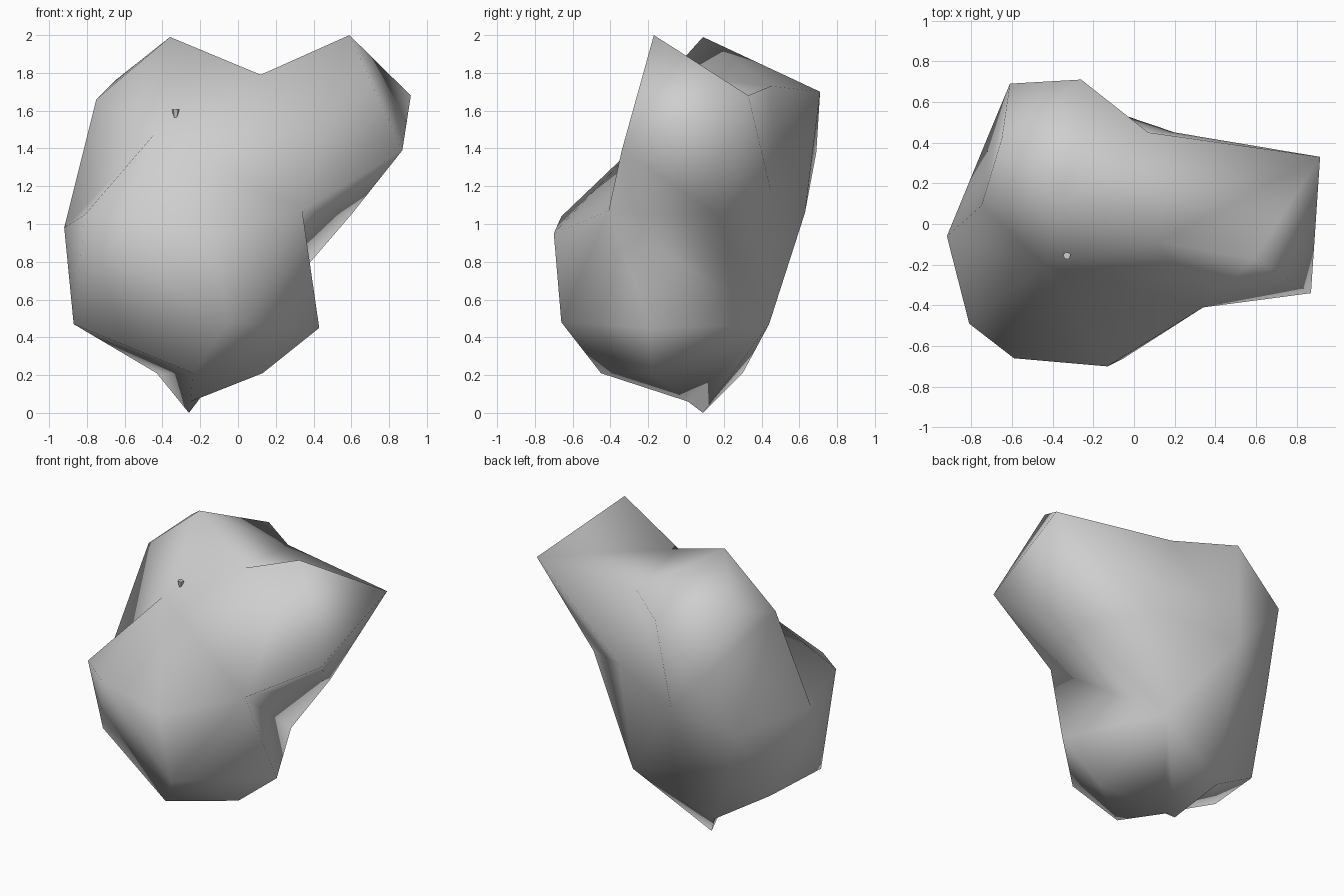
import bpy
import bmesh
import random
from mathutils import Vector

random.seed(1)
cube = bpy.data.objects.get("Cube")
if cube:
    bpy.data.objects.remove(cube, do_unlink=True)

# One flat stone colour
stone = bpy.data.materials.new("stone_grey")
stone.use_nodes = True
grey = (0.62, 0.62, 0.62, 1)
stone.diffuse_color = grey
stone.node_tree.nodes["Principled BSDF"].inputs["Base Color"].default_value = grey

# Corners of the boulder, by region
corners = {
    # upper left arm
    "arm_peak": (.59, -.17, 2), "arm_back": (.915, .33, 1.68),
    "arm_tip": (.87, -.34, 1.39), "armpit": (.6, .16, 1.05),
    "arm_front": (.34, -.41, 1.07), "arm_rear": (.2, .45, 1.17),
    # crown
    "peak": (-.36, .09, 1.99), "saddle": (.12, -.09, 1.79),
    "crown_back": (-.26, .71, 1.7), "crown_notch": (.07, .45, 1.73),
    "shoulder": (-.75, .09, 1.66), "shoulder_back": (-.65, .42, 1.76),
    # back and right side
    "back_high": (-.61, .69, 1.38), "back_mid": (-.33, .63, 1.06),
    "back_side": (-.71, .45, .92), "back_low": (.1, .44, .47),
    "back_corner": (-.79, .21, .43), "side": (-.92, -.06, .98),
    "side_low": (-.87, -.24, .47),
    # front belly
    "chest": (-.44, -.2, 1.48), "belly_side": (-.81, -.49, 1.05),
    "belly_right": (-.59, -.66, 1.04), "belly_left": (-.13, -.7, .95),
    "belly_low": (-.05, -.66, .48), "hip": (.43, -.19, .45),
    # underside
    "foot": (-.26, .09, 0), "foot_front": (-.25, .01, .06),
    "under_front": (-.24, -.45, .21), "under_left": (.13, -.18, .21),
    "under_back": (-.43, .3, .21),
}

# Ridge lines that must run from corner to corner
ridges = [
    ("peak", "saddle", "arm_peak", "arm_back", "arm_tip", "arm_peak"),
    ("arm_back", "saddle", "crown_notch", "arm_back"),
    ("crown_notch", "peak", "crown_back", "crown_notch", "back_mid"),
    ("peak", "shoulder", "shoulder_back", "peak"),
    ("shoulder_back", "back_high", "back_side"),
    ("crown_back", "back_mid", "arm_rear", "arm_back", "armpit"),
    ("arm_rear", "back_low", "back_mid"),
    ("arm_peak", "arm_front", "armpit", "back_low", "arm_front", "hip"),
    ("shoulder", "side", "belly_side", "chest", "belly_right"),
    ("side", "chest", "arm_front", "belly_left"),
    ("side_low", "under_front", "foot_front", "under_left"),
    ("under_front", "under_back", "side_low"),
    ("foot", "under_back", "foot_front", "back_low", "under_back"),
    ("under_back", "back_corner", "side_low"),
]


def crosses(a, b, p, q):
    """True when the sphere arcs a-b and p-q intersect."""
    n, m = a.cross(b), p.cross(q)
    return (p.dot(n) * q.dot(n) < 0 and a.dot(m) * b.dot(m) < 0
            and (a + b).dot(p + q) > 0)


def link_corners(a, b):
    """Turn the diagonals lying across a-b until that edge exists."""
    for _ in range(40):
        options = []
        for e in bm.edges:
            p, q = e.verts
            if a in e.verts or b in e.verts or not crosses(a.co, b.co, p.co, q.co):
                continue
            tips = [v for f in e.link_faces for v in f.verts if v not in e.verts]
            if len(tips) == 2 and crosses(tips[0].co, tips[1].co, p.co, q.co):
                options.append(e)
        if not options:
            return
        bmesh.utils.edge_rotate(random.choice(options), True)


# Boulder: skin the corners on a sphere, set the ridges, then pull to shape
bm = bmesh.new()
centre = Vector((-.1, 0, 1))
verts = {name: bm.verts.new((Vector(p) - centre).normalized())
         for name, p in corners.items()}
bmesh.ops.convex_hull(bm, input=list(bm.verts))
for ridge in ridges:
    for start, end in zip(ridge, ridge[1:]):
        link_corners(verts[start], verts[end])
for name, p in corners.items():
    verts[name].co = p
bmesh.ops.recalc_face_normals(bm, faces=bm.faces)
for f in bm.faces:
    f.smooth = True
mesh = bpy.data.meshes.new("boulder")
bm.to_mesh(mesh)
bm.free()
mesh.materials.append(stone)
boulder = bpy.data.objects.new("boulder", mesh)
bpy.context.collection.objects.link(boulder)

# Tiny chip on the front
bpy.ops.mesh.primitive_cone_add(vertices=5, radius1=.01, radius2=.02, depth=.05,
                                location=(-.33, -.155, 1.58))
chip = bpy.context.object
chip.name = "stone_chip"
chip.data.materials.append(stone)
